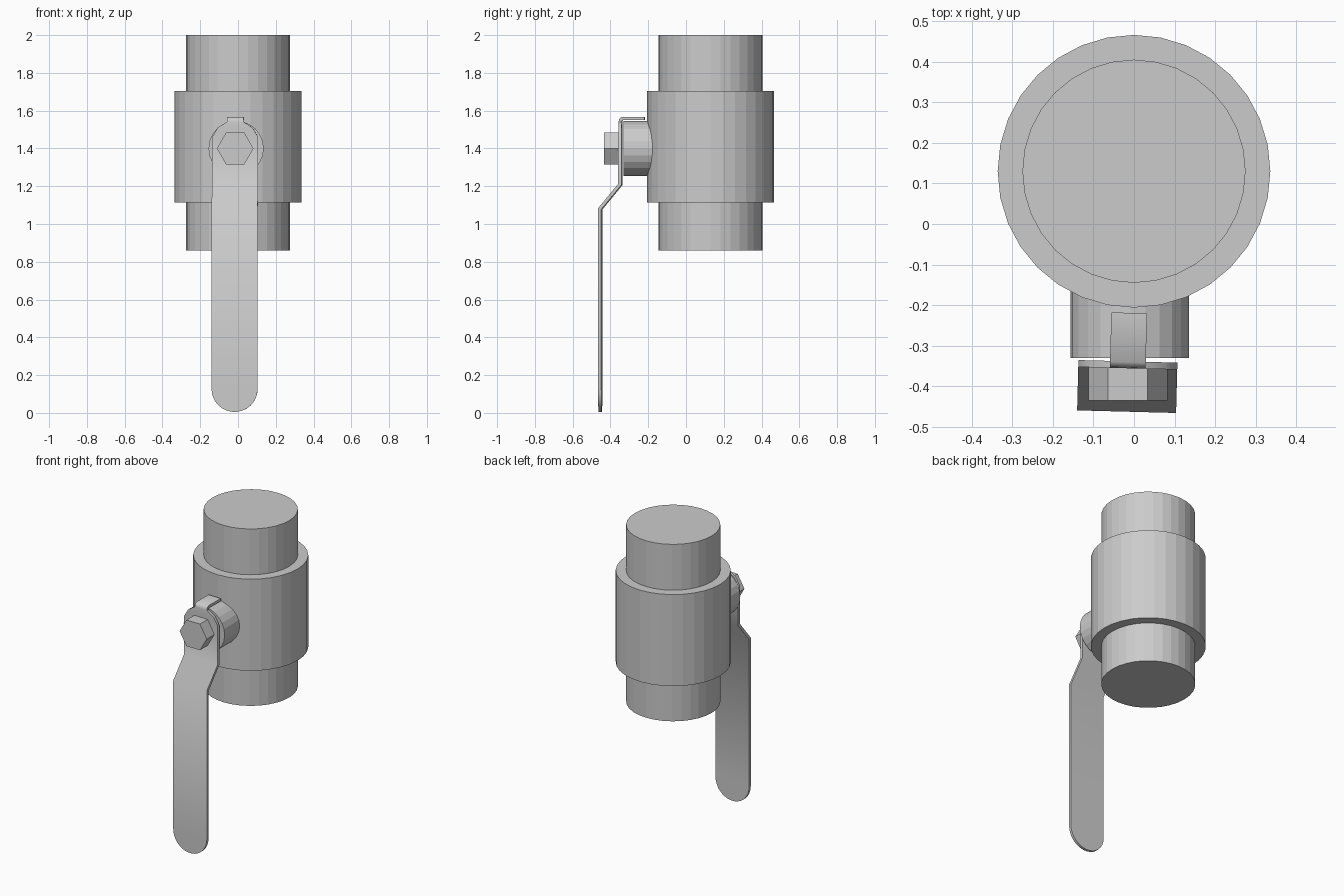
import bpy
import bmesh
from math import radians, sin, cos
from mathutils import Matrix, Vector

cube = bpy.data.objects.get("Cube")
if cube:
    bpy.data.objects.remove(cube, do_unlink=True)

# Single grey metal
metal = bpy.data.materials.new("grey_metal")
metal.use_nodes = True
GREY = (0.6, 0.6, 0.6, 1)
metal.diffuse_color = GREY
metal.node_tree.nodes["Principled BSDF"].inputs["Base Color"].default_value = GREY


def finish(name, bm):
    """Turn a bmesh into a named, coloured object."""
    bmesh.ops.recalc_face_normals(bm, faces=bm.faces)
    mesh = bpy.data.meshes.new(name)
    bm.to_mesh(mesh)
    bm.free()
    mesh.materials.append(metal)
    obj = bpy.data.objects.new(name, mesh)
    bpy.context.collection.objects.link(obj)
    return obj


def cylinder(name, sides, radius, start, end):
    """Capped flat-sided cylinder running between two points."""
    start, end = Vector(start), Vector(end)
    axis = end - start
    turn = axis.to_track_quat('Z', 'Y').to_matrix().to_4x4()
    bm = bmesh.new()
    bmesh.ops.create_cone(bm, cap_ends=True, segments=sides,
                          radius1=radius, radius2=radius, depth=axis.length,
                          matrix=Matrix.Translation((start + end) / 2) @ turn)
    return finish(name, bm)


# Pipe body with its wider collar
cylinder("pipe_body", 32, 0.275, (0, 0.13, 0.86), (0, 0.13, 2.0))
cylinder("valve_collar", 32, 0.336, (0, 0.13, 1.115), (0, 0.13, 1.705))

# Stem boss and hexagonal bolt on the front
cylinder("stem_boss", 24, 0.146, (-0.01, -0.1, 1.4), (-0.01, -0.33, 1.4))
bolt = cylinder("hex_bolt", 6, 0.097, (0, 0, 0), (0, -0.09, 0))
bolt.location = (-0.015, -0.345, 1.4)
bolt.rotation_euler.y = radians(30)

# Lever: strip of stations (y, z, half width), rounded end first
HALF = 0.122
stations = [(0, 0.005 + HALF * (1 - cos(radians(a))), HALF * sin(radians(a)))
            for a in range(6, 91, 12)]
stations += [(0, 1.08, HALF), (0.107, 1.21, HALF), (0.107, 1.46, HALF),
             (0.107, 1.51, 0.092), (0.107, 1.54, 0.044),
             (0.109, 1.551, 0.044), (0.117, 1.558, 0.044), (0.235, 1.558, 0.044)]
bm = bmesh.new()
rows = [[bm.verts.new((side * w, y, z)) for side in (-1, 1)] for y, z, w in stations]
for low, high in zip(rows, rows[1:]):
    bm.faces.new((low[0], low[1], high[1], high[0]))
lever = finish("lever_handle", bm)
lever.location = (-0.018, -0.454, 0)
lever.rotation_euler.z = radians(-1.5)
plate = lever.modifiers.new("plate_thickness", 'SOLIDIFY')
plate.thickness = 0.017
plate.offset = 0
plate.use_even_offset = True

# Smooth lever faces, keeping the plate edges sharp
bpy.ops.object.select_all(action='DESELECT')
lever.select_set(True)
bpy.context.view_layer.objects.active = lever
bpy.ops.object.modifier_apply(modifier=plate.name)
bpy.ops.object.shade_smooth_by_angle(angle=radians(50))
